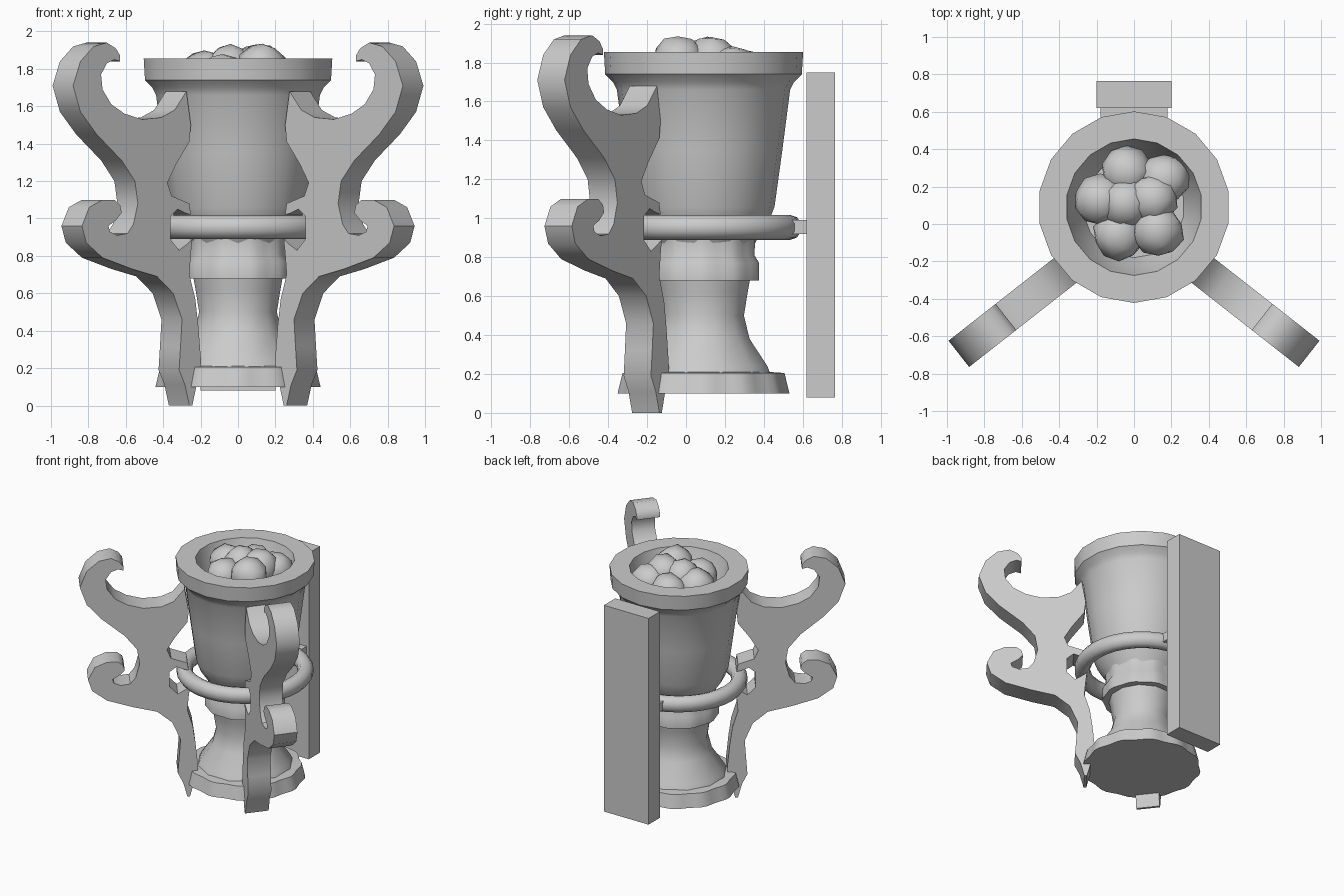
import bpy, bmesh, math, random
from mathutils import Vector, Matrix

cube = bpy.data.objects.get("Cube")
if cube:
    bpy.data.objects.remove(cube, do_unlink=True)

AXIS = Vector((0, 0.09, 0))     # centre line of the goblet

stone = bpy.data.materials.new("plain grey")
stone.use_nodes = True
grey = (0.6, 0.6, 0.6, 1)
stone.diffuse_color = grey
stone.node_tree.nodes["Principled BSDF"].inputs["Base Color"].default_value = grey


def finish(name, bm, angle=None):
    """Turn a bmesh into a named object, optionally smooth shaded."""
    bmesh.ops.recalc_face_normals(bm, faces=bm.faces)
    mesh = bpy.data.meshes.new(name)
    bm.to_mesh(mesh)
    bm.free()
    mesh.materials.append(stone)
    obj = bpy.data.objects.new(name, mesh)
    bpy.context.collection.objects.link(obj)
    if angle:
        bpy.ops.object.select_all(action='DESELECT')
        obj.select_set(True)
        bpy.context.view_layer.objects.active = obj
        bpy.ops.object.shade_smooth_by_angle(angle=math.radians(angle))
    return obj


def lathe(name, profile, sides, lobes=0, depth=0.0, angle=40):
    """Revolve (radius, height) points about the goblet axis, with optional scallops."""
    bm = bmesh.new()
    rings = []
    for radius, z in profile:
        ring = []
        for i in range(sides):
            a = math.tau * (i + 0.5) / sides
            r = radius * (1 + depth * math.cos(lobes * a))
            ring.append(bm.verts.new(AXIS + Vector((r * math.cos(a), r * math.sin(a), z))))
        rings.append(ring)
    for low, high in zip(rings, rings[1:]):
        for i in range(sides):
            j = (i + 1) % sides
            bm.faces.new((low[i], low[j], high[j], high[i]))
    bm.faces.new(rings[0])
    bm.faces.new(rings[-1])
    return finish(name, bm, angle)


def box(name, low, high):
    bm = bmesh.new()
    bmesh.ops.create_cube(bm, size=1)
    low, high = Vector(low), Vector(high)
    for v in bm.verts:
        v.co = (low + high) / 2 + v.co * (high - low)
    return finish(name, bm)


# Goblet: scalloped foot, waisted stem, collar and hollow bowl
lathe("goblet_foot", [(0.435, 0.1), (0.41, 0.205), (0.34, 0.21)], 60, 12, 0.02)
lathe("goblet_stem", [(0.36, 0.19), (0.34, 0.24), (0.245, 0.38), (0.215, 0.5),
                      (0.235, 0.62), (0.25, 0.7)], 12)
lathe("goblet_collar", [(0.23, 0.68), (0.29, 0.68), (0.29, 0.77), (0.265, 0.81),
                        (0.27, 0.9)], 40, 10, 0.02)
lathe("goblet_bowl", [(0.25, 0.84), (0.28, 0.9), (0.335, 0.98), (0.365, 1.06),
                      (0.405, 1.35), (0.445, 1.66), (0.465, 1.7), (0.505, 1.74),
                      (0.512, 1.855), (0.365, 1.855), (0.33, 1.73), (0.27, 1.6)], 18)

# Heap of lumps in the bowl
random.seed(4)
bm = bmesh.new()
lumps = [(0.16, 0.24, 1.89), (0.13, -0.04, 1.94), (-0.08, -0.06, 1.89),
         (-0.18, 0.13, 1.9), (-0.04, 0.28, 1.88), (-0.04, 0.11, 1.93), (0.1, 0.13, 1.94)]
for x, y, top in lumps:
    made = bmesh.ops.create_icosphere(bm, subdivisions=2, radius=0.14)
    for v in made["verts"]:
        v.co *= random.uniform(0.92, 1.04)
        v.co += Vector((x, y, top - 0.14))
finish("coal_heap", bm, 60)

# Holding ring around the bowl
bm = bmesh.new()
sides, parts, rows = 32, 10, []
for i in range(sides):
    a = math.tau * i / sides
    row = []
    for k in range(parts):
        b = math.tau * (k + 0.5) / parts
        r = 0.445 + 0.06 * math.cos(b)
        row.append(bm.verts.new(AXIS + Vector((r * math.cos(a), r * math.sin(a),
                                               0.953 + 0.064 * math.sin(b)))))
    rows.append(row)
for i in range(sides):
    near, far = rows[i], rows[(i + 1) % sides]
    for k in range(parts):
        m = (k + 1) % parts
        bm.faces.new((near[k], far[k], far[m], near[m]))
finish("holding_ring", bm, 50)

# Wall plate and the bracket joining it to the ring
box("wall_plate", (-0.2, 0.62, 0.08), (0.2, 0.765, 1.75))
box("wall_bracket", (-0.18, 0.5, 0.92), (0.18, 0.63, 0.99))

# Scrolled arm outline, in hundredths: distance outward, height
ARM = [(38, 0), (32, 23), (34, 43), (36, 57), (40, 70), (39, 81), (38, 89),
       (42, 86), (47, 83), (53, 89), (53, 101), (48, 105), (43, 103), (39, 102),
       (40, 108), (52, 112), (55, 119), (49, 129), (40, 141), (39, 150), (42, 168),
       (50, 158), (59, 154), (72, 153), (84, 156), (93, 161), (99, 169), (100, 177),
       (96, 183), (91, 185), (87, 184), (87, 187), (90, 191), (96, 194), (105, 192),
       (114, 184), (119, 171), (114, 157), (103, 145), (86, 131), (77, 120), (75, 108),
       (78, 97), (82, 92), (89, 91), (94, 93), (95, 96), (90, 99), (86, 103),
       (87, 107), (91, 110), (99, 110), (108, 106), (113, 96), (110, 87), (99, 79),
       (79, 73), (62, 69), (51, 60), (45, 46), (46, 32), (47, 19), (43, 11), (40, 0)]


def scroll_arm(name, side):
    """Extrude the outline to a slab pointing outward and forward."""
    out = Vector((side * 0.787, -0.617, 0))
    across = Vector((side * 0.617, 0.787, 0)) * 0.089
    root = Vector((0, 0.04, 0))
    bm = bmesh.new()
    loops = [[bm.verts.new(root + out * (t / 100) + Vector((0, 0, z / 100)) + across * s)
              for t, z in ARM] for s in (-1, 1)]
    for loop in loops:
        bm.faces.new(loop)
    for i in range(len(ARM)):
        j = (i + 1) % len(ARM)
        bm.faces.new((loops[0][i], loops[0][j], loops[1][j], loops[1][i]))
    return finish(name, bm, 42)


scroll_arm("left_scroll_arm", 1)
scroll_arm("right_scroll_arm", -1)
